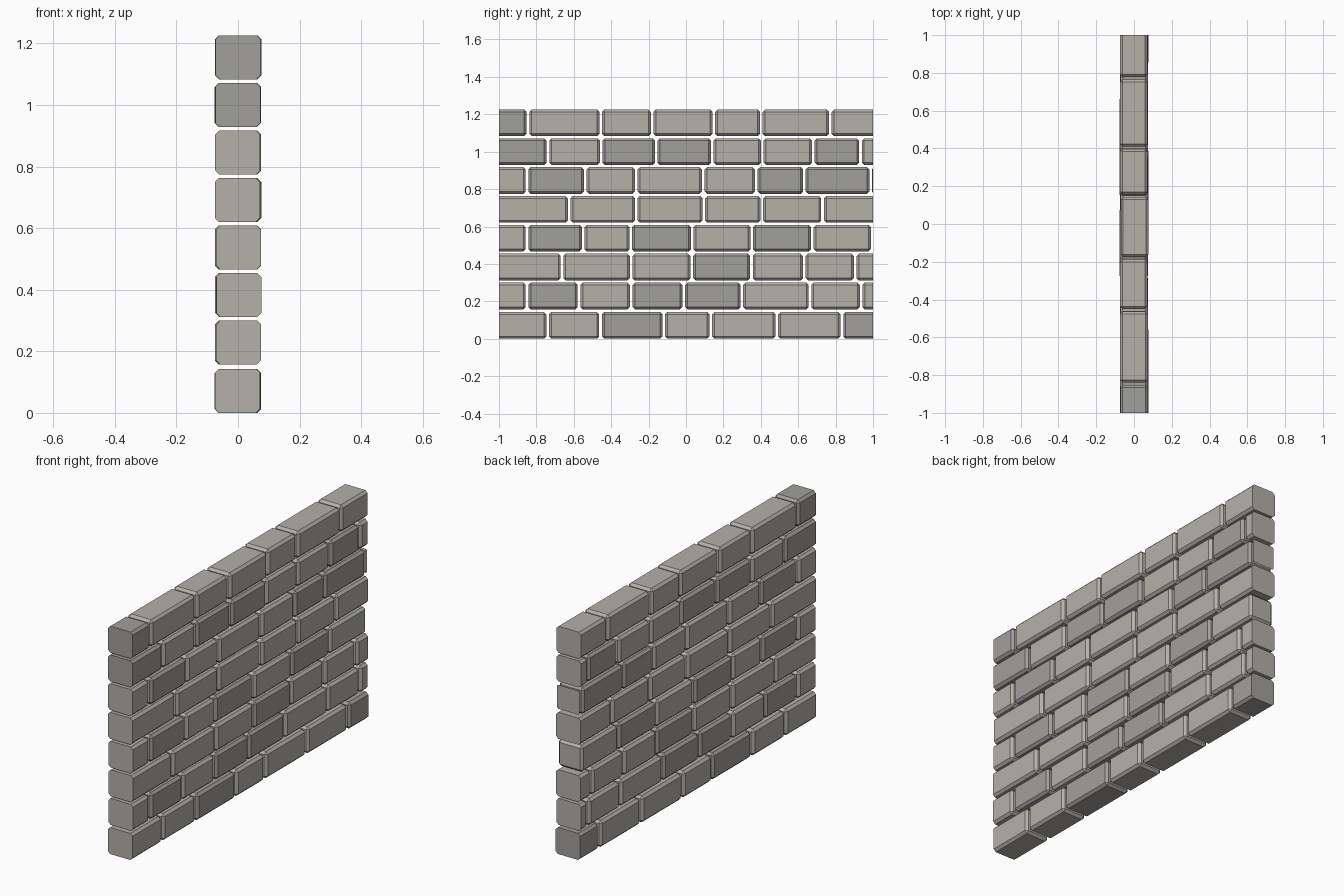
import bpy, bmesh, random
from mathutils import Vector

if "Cube" in bpy.data.objects:
    bpy.data.objects.remove(bpy.data.objects["Cube"])

random.seed(4)
PITCH, HEIGHT, DEPTH = 0.1543, 0.143, 0.146
GAP, BEVEL, END = 0.014, 0.013, 1.0


def material(name, rgb):
    m = bpy.data.materials.new(name)
    m.diffuse_color = (*rgb, 1)
    m.use_nodes = True
    m.node_tree.nodes["Principled BSDF"].inputs["Base Color"].default_value = m.diffuse_color
    return m


light = material("light_stone", (0.46, 0.44, 0.40))
dark = material("dark_stone", (0.36, 0.35, 0.33))

# Courses from the bottom up: joint positions along y, and indices of darker bricks
courses = [
    ([-0.74, -0.457, -0.119, 0.133, 0.486, 0.834], {2, 6}),
    ([-0.85, -0.572, -0.293, -0.012, 0.299, 0.663, 0.936], {1, 3, 4}),
    ([-0.663, -0.293, 0.031, 0.35, 0.633, 0.904], {3}),
    ([-0.85, -0.55, -0.296, 0.033, 0.352, 0.676, 0.995], {1, 3, 5}),
    ([-0.625, -0.266, 0.095, 0.406, 0.73], set()),
    ([-0.85, -0.539, -0.266, 0.092, 0.376, 0.633, 0.987], {1, 5, 6}),
    ([-0.738, -0.454, -0.159, 0.141, 0.408, 0.681, 0.933], {0, 2, 3, 6}),
    ([-0.845, -0.456, -0.181, 0.149, 0.403, 0.772], {0}),
]


def brick(name, y0, y1, z0, mat):
    """Chamfered block, sliced flat where it runs past the end of the wall."""
    shift = random.uniform(-0.003, 0.003)
    bm = bmesh.new()
    bmesh.ops.create_cube(bm, size=1)
    for v in bm.verts:
        v.co = Vector((v.co.x * DEPTH + shift,
                       (y0 + y1) / 2 + v.co.y * (y1 - y0),
                       z0 + (v.co.z + 0.5) * HEIGHT))
    bmesh.ops.bevel(bm, geom=bm.edges[:], offset=BEVEL, segments=1,
                    affect='EDGES', profile=0.5)
    for s in (-1, 1):
        bmesh.ops.bisect_plane(bm, geom=bm.verts[:] + bm.edges[:] + bm.faces[:],
                               plane_co=(0, s * END, 0), plane_no=(0, s, 0),
                               clear_outer=True)
        rim = [e for e in bm.edges if e.is_boundary]
        if rim:
            bmesh.ops.holes_fill(bm, edges=rim, sides=0)
    bmesh.ops.recalc_face_normals(bm, faces=bm.faces[:])
    me = bpy.data.meshes.new(name)
    bm.to_mesh(me)
    bm.free()
    me.materials.append(mat)
    bpy.context.collection.objects.link(bpy.data.objects.new(name, me))


# Lay the wall; end bricks overrun so that they get sliced
for r, (joints, darks) in enumerate(courses):
    stops = [-1.1] + joints + [1.1]
    for i, (a, b) in enumerate(zip(stops, stops[1:])):
        if a + GAP / 2 < END:
            brick(f"brick_{r}_{i}", a + GAP / 2, b - GAP / 2, r * PITCH + 0.003 * (r > 0),
                  dark if i in darks else light)
